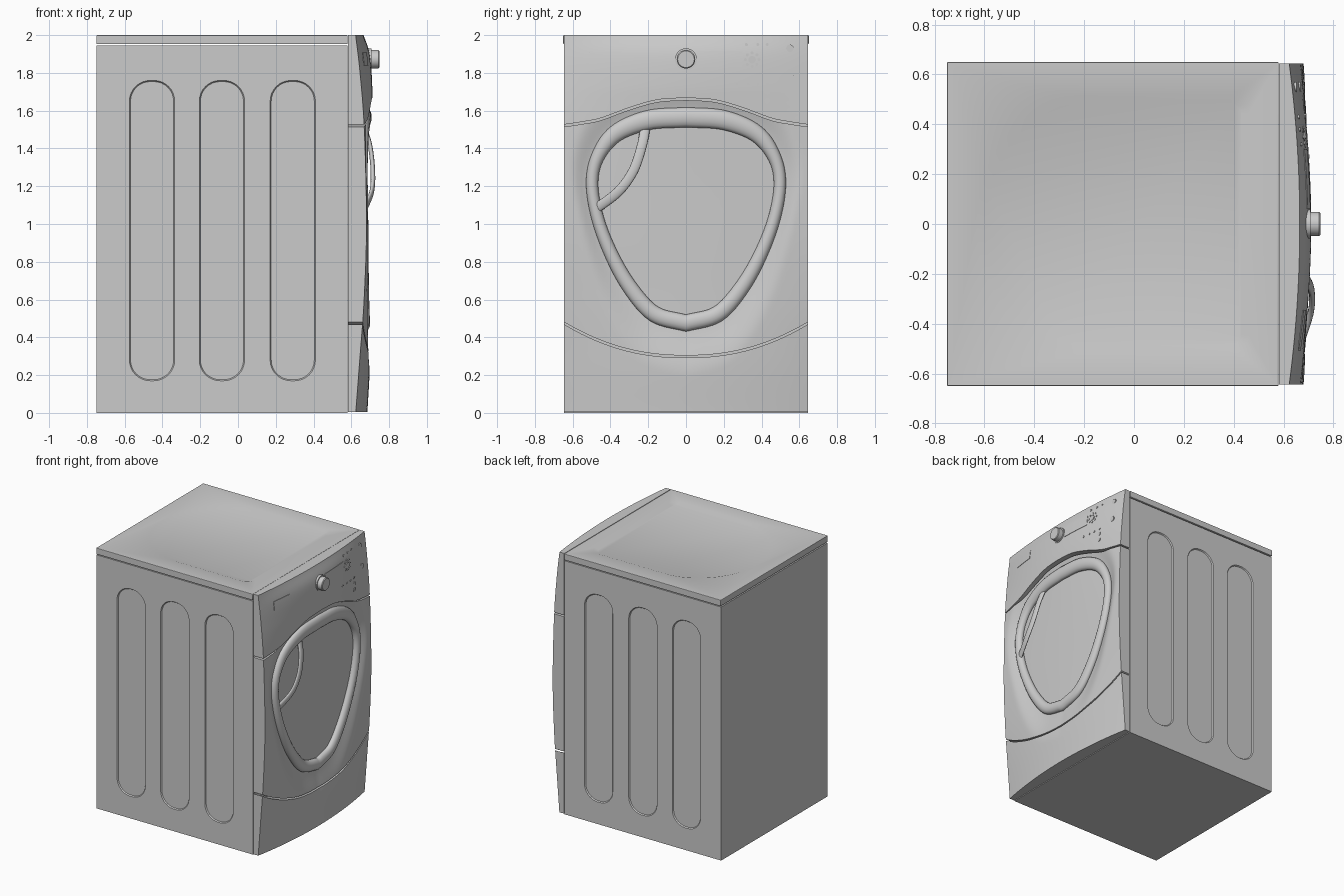
import bpy, bmesh, math
from mathutils import Vector

cube = bpy.data.objects.get("Cube")
if cube:
    bpy.data.objects.remove(cube)

grey = bpy.data.materials.new("appliance grey")
grey.use_nodes = True
grey.diffuse_color = (0.6, 0.6, 0.6, 1)
grey.node_tree.nodes["Principled BSDF"].inputs["Base Color"].default_value = (0.6, 0.6, 0.6, 1)


def finish(name, bm, angle=35):
    bmesh.ops.recalc_face_normals(bm, faces=bm.faces)
    mesh = bpy.data.meshes.new(name)
    bm.to_mesh(mesh)
    bm.free()
    mesh.materials.append(grey)
    ob = bpy.data.objects.new(name, mesh)
    bpy.context.collection.objects.link(ob)
    bpy.ops.object.select_all(action='DESELECT')
    ob.select_set(True)
    bpy.context.view_layer.objects.active = ob
    bpy.ops.object.shade_smooth_by_angle(angle=math.radians(angle))
    return ob


def spline(pts, steps=8):
    """Smooth curve through the given points."""
    p = [Vector(q) for q in pts]
    p = [2 * p[0] - p[1]] + p + [2 * p[-1] - p[-2]]
    out = []
    for a, b, c, d in zip(p, p[1:], p[2:], p[3:]):
        for i in range(steps):
            t = i / steps
            out.append(b + (c - a) * t / 2 + (a - 2.5 * b + 2 * c - d / 2) * t * t
                       + (1.5 * b - a / 2 - 1.5 * c + d / 2) * t ** 3)
    return out + [p[-2]]


def lookup(table, t):
    t = min(max(t, table[0][0]), table[-1][0])
    for (a, va), (b, vb) in zip(table, table[1:]):
        if t <= b:
            return va + (vb - va) * (t - a) / max(b - a, 1e-6)
    return table[-1][1]


def box(name, lo, hi, bevel=0.0):
    bm = bmesh.new()
    bmesh.ops.create_cube(bm, size=1)
    for v in bm.verts:
        v.co = [(l + h) / 2 + c * (h - l) for l, h, c in zip(lo, hi, v.co)]
    if bevel:
        bmesh.ops.bevel(bm, geom=bm.edges[:], offset=bevel, segments=2, affect='EDGES', profile=0.5)
    return finish(name, bm)


def loft(bm, loops, closed=True, caps=True):
    rows = [[bm.verts.new(p) for p in loop] for loop in loops]
    n = len(rows[0])
    for a, b in zip(rows, rows[1:] + (rows[:1] if not caps else [])):
        for i in range(n):
            j = (i + 1) % n
            bm.faces.new((a[i], a[j], b[j], b[i]))
    if caps:
        bm.faces.new(rows[0])
        bm.faces.new(rows[-1][::-1])


def carve(ob, bm):
    cutter = finish("cutter", bm)
    cutter.hide_render = True
    mod = ob.modifiers.new("carve", 'BOOLEAN')
    mod.object, mod.solver = cutter, 'EXACT'
    bpy.ops.object.select_all(action='DESELECT')
    ob.select_set(True)
    bpy.context.view_layer.objects.active = ob
    bpy.ops.object.modifier_apply(modifier=mod.name)
    bpy.data.objects.remove(cutter)
    bpy.ops.object.shade_smooth_by_angle(angle=math.radians(20))


def rounded(cx, cy, hx, hy, r, n=8):
    return [(cx + sx * (hx - r) + r * math.cos(q + k * math.pi / 2 / n),
             cy + sy * (hy - r) + r * math.sin(q + k * math.pi / 2 / n))
            for sx, sy, q in ((1, 1, 0), (-1, 1, math.pi / 2), (-1, -1, math.pi), (1, -1, 1.5 * math.pi))
            for k in range(n + 1)]


# Cabinet with three shallow pressed slots on each side
cabinet = box("cabinet", (-0.75, -0.645, 0), (0.58, 0.645, 1.945))
bm = bmesh.new()
for side in (-1, 1):
    for cx in (-0.455, -0.085, 0.29):
        loops = []
        for y, grow in ((0.655, 0.004), (0.645, 0), (0.637, -0.006)):
            loops.append([(x, side * y, z) for x, z in
                          rounded(cx, 0.965, 0.12 + grow, 0.795 + grow, 0.11 + grow)])
        loft(bm, loops)
carve(cabinet, bm)

# Top plate with a sloped tray, round at the back
top = box("top_plate", (-0.75, -0.65, 1.952), (0.58, 0.65, 2.0), 0.004)


def tray(inset):
    back = [(-0.18 - (0.45 - inset) * math.sin(a), (0.515 - inset) * math.cos(a))
            for a in (math.pi * k / 32 for k in range(33))]
    corner = [(0.39 + (0.07 - inset) * math.sin(a), 0.445 + (0.07 - inset) * math.cos(a))
              for a in (math.pi / 2 * k / 6 for k in range(7))]
    return back + [(x, -y) for x, y in corner] + corner[::-1]


bm = bmesh.new()
loft(bm, [[(x, y, z) for x, y in tray(i)] for z, i in ((2.01, -0.03), (2.0, 0), (1.99, 0.03))])
carve(top, bm)

# Door ring path and the curved front surface
half = spline([(0, 1.565), (0.2, 1.55), (0.37, 1.48), (0.465, 1.36), (0.497, 1.22), (0.47, 1.04),
               (0.40, 0.85), (0.30, 0.67), (0.17, 0.525), (0, 0.475)])
half[0].x = half[-1].x = 0
CZ = 1.1
polar = [(math.atan2(p.x, p.y - CZ), math.hypot(p.x, p.y - CZ)) for p in half]
edge = spline([(0, 0.622), (0.3, 0.645), (0.6, 0.667), (1.0, 0.68), (1.5, 0.668), (1.8, 0.645), (2, 0.622)])
middle = spline([(0, 0.685), (0.3, 0.70), (0.7, 0.702), (1.2, 0.705), (1.6, 0.71), (1.75, 0.71),
                 (1.9, 0.697), (2, 0.665)])


def front(y, z):
    e, m = lookup(edge, z), lookup(middle, z)
    return e + (m - e) * (1 - (y / 0.65) ** 2)


def dished(y, z):
    a = math.atan2(abs(y), z - CZ)
    s = math.hypot(y, z - CZ) / lookup(polar, a)
    t = min(max((s - 1) / (0.22 + 0.24 * math.cos(a) ** 2), 0), 1)
    return front(y, z) - 0.042 * (1 - t * t * (3 - 2 * t))


def panel(name, surface, low, high, y0=-0.645, y1=0.645, cols=56, rows=40, back=0.582):
    """Curved sheet between two height curves, with walls going back."""
    bm = bmesh.new()
    grid = []
    for j in range(rows + 1):
        line = []
        for i in range(cols + 1):
            y = y0 + (y1 - y0) * i / cols
            z = low(y) + (high(y) - low(y)) * j / rows
            line.append(bm.verts.new((surface(y, z), y, z)))
        grid.append(line)
    for a, b in zip(grid, grid[1:]):
        for i in range(cols):
            bm.faces.new((a[i], a[i + 1], b[i + 1], b[i]))
    rim = [e for e in bm.edges if e.is_boundary]
    new = bmesh.ops.extrude_edge_only(bm, edges=rim)["geom"]
    for v in new:
        if isinstance(v, bmesh.types.BMVert):
            v.co.x = back
    bmesh.ops.contextual_create(bm, geom=[e for e in bm.edges if e.is_boundary])
    return finish(name, bm, 30)


high_seam_pts = spline([(0, 1.662), (0.15, 1.652), (0.3, 1.61), (0.45, 1.555), (0.55, 1.535), (0.65, 1.52)])
high_seam = lambda y: lookup(high_seam_pts, abs(y))
low_seam = lambda y: 0.298 + 0.18 * (abs(y) / 0.65) ** 2.2
GAP = 0.006
panel("control_panel", front, lambda y: high_seam(y) + GAP, lambda y: 2.0)
panel("door_panel", dished, lambda y: low_seam(y) + GAP, lambda y: high_seam(y) - GAP, rows=70)
panel("drawer_panel", dished, lambda y: 0.004, lambda y: low_seam(y) - GAP, rows=24)


# Door ring and handle, swept with oval sections
def sweep(name, pts, section, closed, n=16):
    loops = []
    for i, p in enumerate(pts):
        a = pts[i - 1] if closed or i else p
        b = pts[(i + 1) % len(pts)] if closed or i < len(pts) - 1 else p
        t = b - a
        side = Vector((0, -t.z, t.y)).normalized()
        w, d = section(p)
        loops.append([p + side * w * math.cos(q) + Vector((d * math.sin(q), 0, 0))
                      for q in (2 * math.pi * k / n for k in range(n))])
    bm = bmesh.new()
    loft(bm, loops, caps=not closed)
    return finish(name, bm, 60)


flat = [(p.x, p.y) for p in half] + [(-p.x, p.y) for p in half[-2:0:-1]]
ring = [Vector((front(y, z) - 0.032, y, z)) for y, z in flat]
ring_width = spline([(0.4, 0.046), (0.65, 0.04), (1.0, 0.033), (1.3, 0.033), (1.45, 0.043), (1.6, 0.056)])
sweep("door_ring", ring, lambda p: (lookup(ring_width, p.z), 0.03), True)

handle = spline([(0.672, -0.215, 1.51), (0.70, -0.235, 1.41), (0.714, -0.28, 1.28),
                 (0.708, -0.36, 1.17), (0.668, -0.485, 1.075)])
sweep("door_handle", handle, lambda p: (0.026, 0.012), False)


# Control knob, buttons and plates
def disc(name, y, z, r, x0, x1, bevel=0.0, n=32):
    bm = bmesh.new()
    circle = lambda x, rr: [(x, y + rr * math.cos(2 * math.pi * k / n), z + rr * math.sin(2 * math.pi * k / n))
                            for k in range(n)]
    loft(bm, [circle(x0, r), circle(x1 - bevel, r), circle(x1, r - bevel)] if bevel
         else [circle(x0, r), circle(x1, r)])
    return finish(name, bm)


disc("knob_collar", 0, 1.872, 0.058, 0.68, 0.708)
disc("knob", 0, 1.872, 0.049, 0.69, 0.748, 0.005)

buttons = [(0.43, 1.70, 0.014), (0.43, 1.652, 0.014), (0.55, 1.93, 0.02), (0.55, 1.78, 0.02)]
buttons += [(y, 1.742, 0.008) for y in (0.27, 0.33, 0.38, 0.43)]
buttons += [(y, 1.95, 0.008) for y in (0.32, 0.38, 0.43)]
buttons += [(0.35 + 0.036 * math.cos(k * math.pi / 4), 1.87 + 0.036 * math.sin(k * math.pi / 4), 0.008)
            for k in range(8)] + [(0.35, 1.87, 0.02)]
for i, (y, z, r) in enumerate(buttons):
    x = front(y, z)
    disc(f"button_{i + 1}", y, z, r, x - 0.01, x + 0.004, n=16)

for name, y0, y1, z0, z1 in (("dispenser_plate", -0.51, -0.345, 1.84, 1.91),
                             ("display_plate", 0.06, 0.30, 1.83, 1.915)):
    panel(name, lambda y, z: front(y, z) + 0.003, lambda y: z0, lambda y: z1, y0, y1, 8, 4, 0.66)
